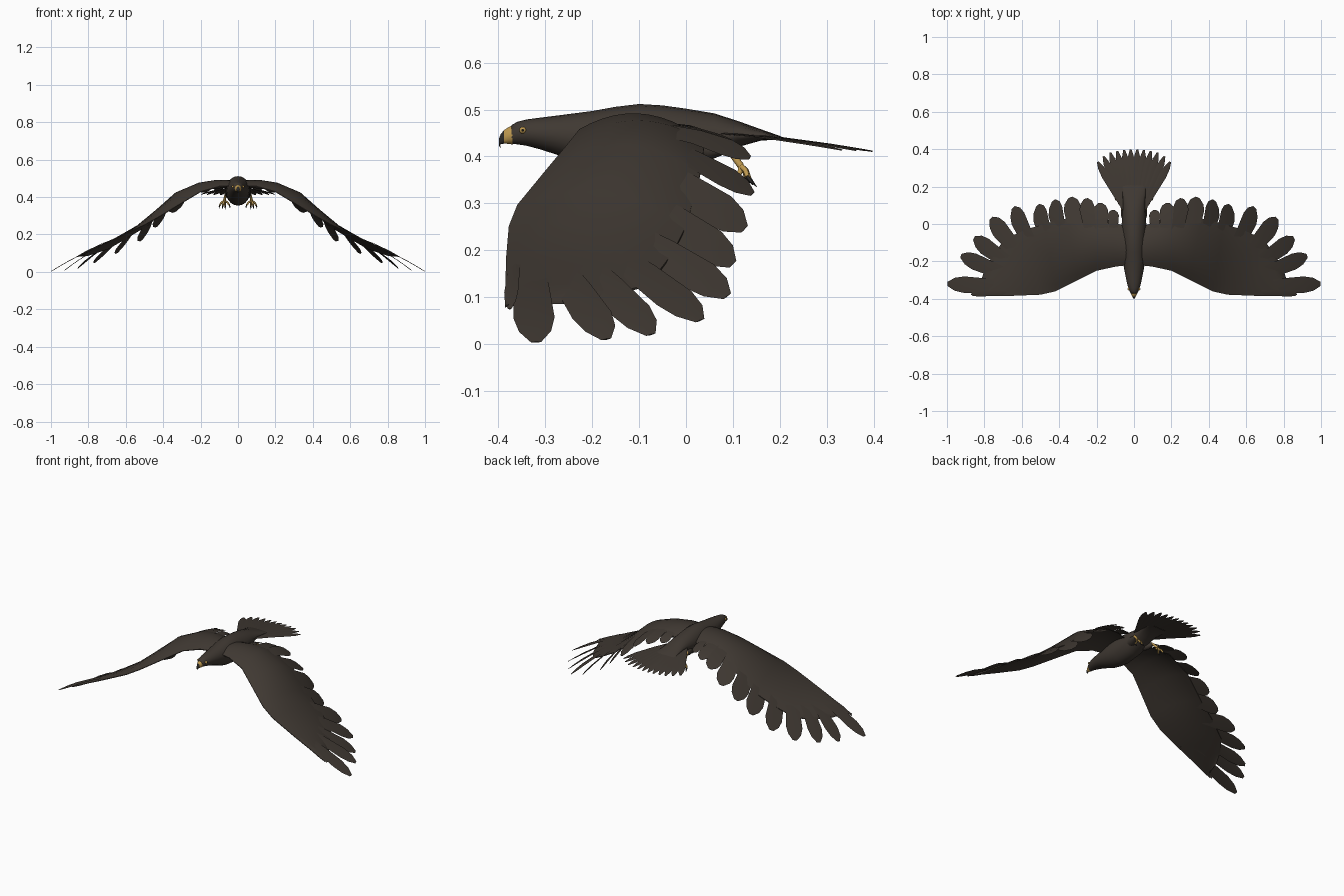
import bpy, bmesh, math
from mathutils import Vector
from mathutils.bvhtree import BVHTree

if "Cube" in bpy.data.objects:
    bpy.data.objects.remove(bpy.data.objects["Cube"])


def material(name, rgb):
    m = bpy.data.materials.new(name)
    m.diffuse_color = (*rgb, 1)
    m.use_nodes = True
    m.node_tree.nodes["Principled BSDF"].inputs["Base Color"].default_value = m.diffuse_color
    return m


PLUMAGE = material("dark_brown_plumage", (0.050, 0.040, 0.032))
GOLD = material("golden_skin", (0.52, 0.32, 0.08))
HORN = material("dark_horn", (0.025, 0.023, 0.021))
PUPIL = material("black_pupil", (0.008, 0.008, 0.008))


def finish(name, bm, mats, mirror=False, angle=40):
    bmesh.ops.recalc_face_normals(bm, faces=bm.faces)
    me = bpy.data.meshes.new(name)
    bm.to_mesh(me)
    bm.free()
    for m in mats:
        me.materials.append(m)
    ob = bpy.data.objects.new(name, me)
    bpy.context.collection.objects.link(ob)
    bpy.ops.object.select_all(action='DESELECT')
    ob.select_set(True)
    bpy.context.view_layer.objects.active = ob
    bpy.ops.object.shade_smooth_by_angle(angle=math.radians(angle))
    if mirror:
        ob.modifiers.new("mirror", 'MIRROR').use_mirror_merge = False
    return ob


def bridge(bm, rings, mat_rule=lambda i: 0):
    """Skin closed rings of points and cap both ends."""
    loops = [[bm.verts.new(p) for p in r] for r in rings]
    n = len(loops[0])
    for i in range(len(loops) - 1):
        for j in range(n):
            k = (j + 1) % n
            f = bm.faces.new((loops[i][j], loops[i][k], loops[i + 1][k], loops[i + 1][j]))
            f.material_index = mat_rule(i)
    bm.faces.new(loops[0]).material_index = mat_rule(0)
    bm.faces.new(loops[-1][::-1]).material_index = mat_rule(len(loops) - 2)


def oval(y, z, rx, rz, n=20):
    return [(rx * math.cos(a), y, z + rz * math.sin(a))
            for a in (2 * math.pi * i / n for i in range(n))]


def tube(bm, pts, radii, mat=0, n=8):
    """Round limb along a path, given a radius at each point."""
    pts = [Vector(p) for p in pts]
    rings = []
    for i, p in enumerate(pts):
        d = (pts[min(i + 1, len(pts) - 1)] - pts[max(i - 1, 0)]).normalized()
        a = d.cross(Vector((1, 0.1, 0))).normalized()
        b = d.cross(a)
        rings.append([p + radii[i] * (a * math.cos(t) + b * math.sin(t))
                      for t in (2 * math.pi * k / n for k in range(n))])
    bridge(bm, rings, lambda i: mat)


def feather(bm, base, tip, width, normal, root=0.6, thick=0.003, sag=0.0):
    """Thin blade lying across the given normal, with a blunt, angular tip."""
    base, tip = Vector(base), Vector(tip)
    d = tip - base
    side = d.cross(normal).normalized()
    up = side.cross(d).normalized()
    rings = []
    for t, w in ((0, root), (0.35, (1 + root) / 2), (0.72, 1), (0.88, 0.78), (1, 0.25)):
        c = base + d * t + up * sag * 4 * t * (1 - t)
        s, h = side * width / 2 * w, up * thick / 2
        rings.append([c - s, c + h, c + s, c - h])
    bridge(bm, rings)


# Body and head
bm = bmesh.new()
bridge(bm, [oval(*s) for s in (
    (-.372, .447, .017, .020), (-.36, .450, .023, .024), (-.34, .451, .031, .028),
    (-.31, .449, .039, .034), (-.27, .445, .047, .043), (-.2, .435, .060, .062),
    (-.15, .433, .064, .073), (-.1, .433, .066, .079), (-.05, .434, .066, .075),
    (0, .435, .066, .067), (.06, .445, .061, .047), (.11, .448, .058, .028),
    (.16, .446, .062, .012), (.20, .440, .062, .004), (.215, .436, .05, .001))])
finish("body", bm, [PLUMAGE], angle=60)

# Beak: golden base, dark hooked tip
bm = bmesh.new()
bridge(bm, [oval(*s, n=12) for s in (
    (-.364, .447, .0195, .0185), (-.370, .446, .0180, .0205), (-.378, .445, .0145, .018),
    (-.388, .442, .0095, .0145), (-.395, .437, .0062, .011), (-.399, .431, .004, .0075),
    (-.396, .420, .001, .002))],
    lambda i: 0 if i in (1, 2) else 1)
finish("beak", bm, [GOLD, HORN], angle=60)

# Eyes with pupils
for name, x, r, mat in (("eye", .026, .0075, GOLD), ("pupil", .0316, .003, PUPIL)):
    bm = bmesh.new()
    bmesh.ops.create_uvsphere(bm, u_segments=12, v_segments=8, radius=r)
    bmesh.ops.translate(bm, verts=bm.verts, vec=(x, -.348, .456))
    finish(name, bm, [mat], mirror=True)

# Wing panel: front edge, rear edge, camber
SECTIONS = (
    ((.03, -.22, .460), (.03, -.02, .455), .030),
    ((.10, -.228, .456), (.13, .02, .446), .039),
    ((.20, -.25, .428), (.22, .04, .430), .046),
    ((.30, -.30, .368), (.36, .03, .360), .060),
    ((.42, -.36, .295), (.48, .0, .250), .048),
    ((.50, -.378, .250), (.58, -.03, .190), .026),
    ((.65, -.384, .180), (.69, -.08, .125), .016),
    ((.76, -.385, .130), (.75, -.16, .105), .010),
    ((.82, -.386, .100), (.80, -.25, .088), .006),
    ((.865, -.386, .080), (.83, -.345, .085), .002))
N = 10
rings = []
for lead, trail, camber in SECTIONS:
    lead, trail = Vector(lead), Vector(trail)

    def chord(v, k):
        arch = camber * 4 * v * (1 - v)
        return lead.lerp(trail, v) + Vector((0, 0, arch * k + (0.002 if k == 1 else -0.002)))
    rings.append([chord(i / N, 1) for i in range(N + 1)]
                 + [chord(i / N, .7) for i in range(N, -1, -1)])
bm = bmesh.new()
bridge(bm, rings)
bmesh.ops.recalc_face_normals(bm, faces=bm.faces)
surface = BVHTree.FromBMesh(bm)
finish("wing", bm, [PLUMAGE], mirror=True, angle=50)

# Flight feathers: root x, y, then tip x, y, z, then width
FLIGHT = (
    (.11, -.03, .112, .075, .435, .060), (.17, -.04, .182, .112, .425, .080),
    (.23, -.04, .257, .136, .397, .088), (.30, -.06, .34, .142, .320, .100),
    (.38, -.08, .43, .125, .245, .108), (.455, -.10, .515, .10, .170, .108),
    (.54, -.13, .645, .088, .102, .105), (.60, -.17, .765, .03, .050, .100),
    (.64, -.23, .855, -.075, .020, .092), (.66, -.28, .925, -.17, .010, .088),
    (.67, -.335, .997, -.32, .004, .088), (.64, -.362, .872, -.376, .075, .030))
bm = bmesh.new()
for x, y, tx, ty, tz, w in FLIGHT:
    hit, normal = surface.ray_cast(Vector((x, y, 1)), Vector((0, 0, -1)))[:2]
    feather(bm, hit - Vector((0, 0, .005)), (tx, ty, tz), w, normal, root=.75, sag=.008)
finish("flight_feathers", bm, [PLUMAGE], mirror=True, angle=25)

# Tail fan
bm = bmesh.new()
for i, (x, y) in enumerate(((.018, .398), (.053, .395), (.09, .39),
                            (.127, .382), (.163, .362), (.194, .332))):
    feather(bm, (x * .25, .07, .454 - i * .0008), (x, y, .411 + i * .0006),
            .041, Vector((.06, 0, 1)), root=.45, sag=.004)
finish("tail_feathers", bm, [PLUMAGE], mirror=True, angle=25)

# Feathered thigh
bm = bmesh.new()
tube(bm, ((.035, .02, .42), (.05, .055, .415), (.062, .085, .415)), (.026, .022, .009), n=12)
finish("thigh", bm, [PLUMAGE], mirror=True, angle=60)

# Shank, toes and claws
bm = bmesh.new()
tube(bm, ((.06, .075, .425), (.068, .098, .405), (.073, .117, .380)), (.008, .0065, .0075))
for dx, dy, dz in ((-.026, .010, -.022), (-.004, .018, -.026), (.024, .014, -.023), (.008, -.008, -.026)):
    a = Vector((.073, .117, .380))
    b = a + Vector((dx, dy, dz))
    mid = a.lerp(b, .5) + Vector((dx * .15, .003, .002))
    tube(bm, (a, mid, b), (.006, .0056, .0045))
    tube(bm, (b, b + Vector((dx * .15, .007, -.009)), b + Vector((dx * .15, .016, -.019))),
         (.004, .003, .0005), mat=1)
finish("foot", bm, [GOLD, HORN], mirror=True, angle=60)
